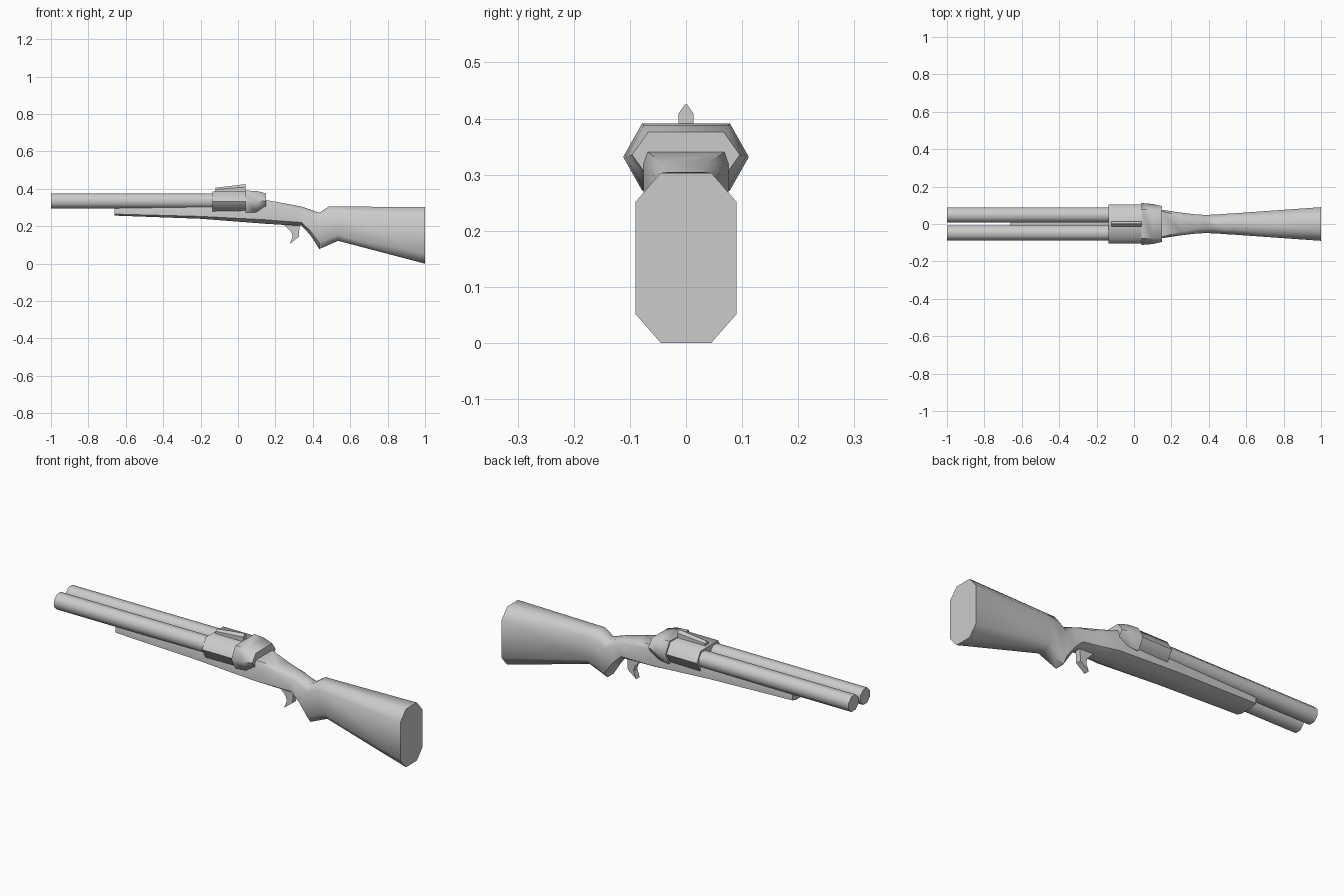
import bpy, bmesh, math

if "Cube" in bpy.data.objects:
    bpy.data.objects.remove(bpy.data.objects["Cube"])

grey = bpy.data.materials.new("plain_grey")
COLOUR = (0.6, 0.6, 0.6, 1)
grey.diffuse_color = COLOUR
grey.use_nodes = True
grey.node_tree.nodes["Principled BSDF"].inputs["Base Color"].default_value = COLOUR


def loft(name, rings, angle=50):
    """Skin a row of equal-length rings and cap both ends."""
    bm = bmesh.new()
    loops = [[bm.verts.new(p) for p in ring] for ring in rings]
    n = len(loops[0])
    for a, b in zip(loops, loops[1:]):
        for i in range(n):
            j = (i + 1) % n
            bm.faces.new((a[i], a[j], b[j], b[i]))
    bm.faces.new(loops[0])
    bm.faces.new(loops[-1])
    bmesh.ops.recalc_face_normals(bm, faces=bm.faces)
    mesh = bpy.data.meshes.new(name)
    bm.to_mesh(mesh)
    bm.free()
    mesh.materials.append(grey)
    obj = bpy.data.objects.new(name, mesh)
    bpy.context.collection.objects.link(obj)
    bpy.ops.object.select_all(action="DESELECT")
    obj.select_set(True)
    bpy.context.view_layer.objects.active = obj
    bpy.ops.object.shade_smooth_by_angle(angle=math.radians(angle))
    return obj


def ring(x, low, high, half, outline):
    """Fit an outline spanning -1 to 1 into the given height and half width."""
    mid, tall = (low + high) / 2, (high - low) / 2
    return [(x, y * half, mid + z * tall) for y, z in outline]


def mirrored(side):
    return side + [(-y, z) for y, z in reversed(side)]


def octagon(top):
    return mirrored([(0.5, -1), (1, -0.66), (1, 0.66), (top, 1)])


# Stock and fore-end: x, bottom, top, half width, top flat fraction
STOCK = [
    (-0.66, 0.257, 0.305, 0.065, 0.95),
    (-0.2, 0.24, 0.315, 0.072, 0.95),
    (0.15, 0.213, 0.34, 0.076, 0.9),
    (0.25, 0.207, 0.322, 0.061, 0.7),
    (0.34, 0.203, 0.305, 0.05, 0.5),
    (0.385, 0.155, 0.29, 0.049, 0.5),
    (0.435, 0.078, 0.272, 0.05, 0.5),
    (0.485, 0.1, 0.305, 0.054, 0.5),
    (0.535, 0.122, 0.305, 0.057, 0.5),
    (1.0, 0.0, 0.303, 0.09, 0.5),
]
loft("stock", [ring(x, lo, hi, w, octagon(t)) for x, lo, hi, w, t in STOCK])

# Twin barrels
for side, name in ((-1, "right_barrel"), (1, "left_barrel")):
    circle = [(math.cos(math.tau * (i + 0.5) / 8), math.sin(math.tau * (i + 0.5) / 8))
              for i in range(8)]
    loft(name, [[(x, side * 0.048 + 0.043 * c, 0.335 + 0.043 * s) for c, s in circle]
                for x in (-1, 0.02)])

# Hexagonal breech block and the rounded collar behind it
HEX = mirrored([(0.7, -1), (1, 0), (0.7, 1)])
loft("breech_block", [ring(x, 0.28, 0.385, 0.104, HEX) for x in (-0.135, 0.05)], 60)
COLLAR = [(0.04, 0.272, 0.391, 0.112), (0.1, 0.275, 0.388, 0.107),
          (0.15, 0.295, 0.376, 0.096)]
loft("breech_collar", [ring(*c, HEX) for c in COLLAR], 60)

# Ridge sight, rising toward the rear
RIDGE = mirrored([(1, -1), (1, 0.3), (0.15, 1)])
loft("sight", [ring(-0.12, 0.38, 0.406, 0.013, RIDGE),
               ring(0.04, 0.38, 0.425, 0.013, RIDGE)], 30)

# Trigger
HOOK = [(0.24, 0.215), (0.285, 0.17), (0.292, 0.145), (0.277, 0.106),
        (0.325, 0.143), (0.33, 0.215)]
loft("trigger", [[(x, y, z) for x, z in HOOK] for y in (-0.015, 0.015)], 30)
